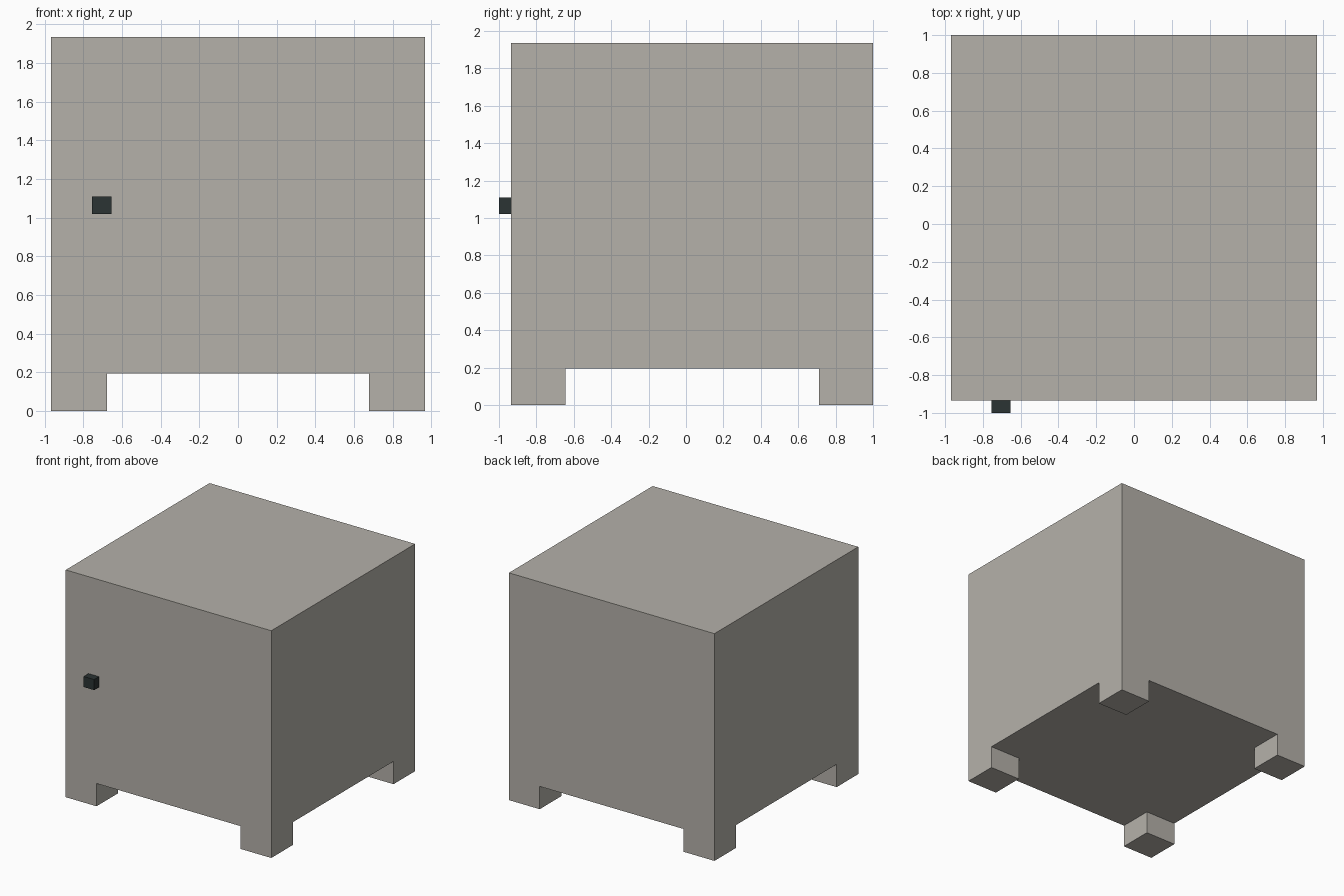
import bpy, bmesh
from mathutils import Vector

if "Cube" in bpy.data.objects:
    bpy.data.objects.remove(bpy.data.objects["Cube"])


def material(name, rgb):
    m = bpy.data.materials.new(name)
    m.diffuse_color = (*rgb, 1)
    m.use_nodes = True
    m.node_tree.nodes["Principled BSDF"].inputs["Base Color"].default_value = m.diffuse_color
    return m


GREY = material("warm grey", (0.46, 0.44, 0.40))
DARK = material("dark slate", (0.024, 0.033, 0.033))

X, Y0, Y1 = 0.968, -0.935, 1.0      # cabinet half width, front and back
Z0, Z1 = 0.194, 1.935               # underside and top
T, LEG = 0.097, 0.29                # wall thickness, leg width


def box(name, lo, hi, mat):
    lo, hi = Vector(lo), Vector(hi)
    bm = bmesh.new()
    bmesh.ops.create_cube(bm, size=1)
    for v in bm.verts:
        v.co = Vector([(lo[i] + hi[i]) / 2 + v.co[i] * (hi[i] - lo[i]) for i in range(3)])
    me = bpy.data.meshes.new(name)
    bm.to_mesh(me)
    bm.free()
    me.materials.append(mat)
    ob = bpy.data.objects.new(name, me)
    bpy.context.collection.objects.link(ob)
    return ob


# Hollow cabinet body, open at the front
body = box("cabinet_body", (-X, Y0, Z0), (X, Y1, Z1), GREY)
bm = bmesh.new()
bm.from_mesh(body.data)
bm.normal_update()
front = next(f for f in bm.faces if f.normal.y < -0.9)
bmesh.ops.inset_region(bm, faces=[front], thickness=T, use_even_offset=True)
ext = bmesh.ops.extrude_discrete_faces(bm, faces=[front])["faces"][0]
bmesh.ops.translate(bm, verts=ext.verts[:], vec=(0, Y1 - Y0 - T, 0))
bmesh.ops.recalc_face_normals(bm, faces=bm.faces[:])
bm.to_mesh(body.data)
bm.free()

# Door set flush in the opening
box("door", (-X + T, Y0, Z0 + T), (X - T, Y0 + T, Z1 - T), GREY)

# Door knob
box("door_knob", (-0.755, -1.0, 1.02), (-0.655, Y0, 1.11), DARK)

# Four square legs
for side, x in (("left", -X), ("right", X - LEG)):
    for end, y in (("front", Y0), ("back", Y1 - LEG)):
        box(f"{end}_{side}_leg", (x, y, 0), (x + LEG, y + LEG, Z0), GREY)
